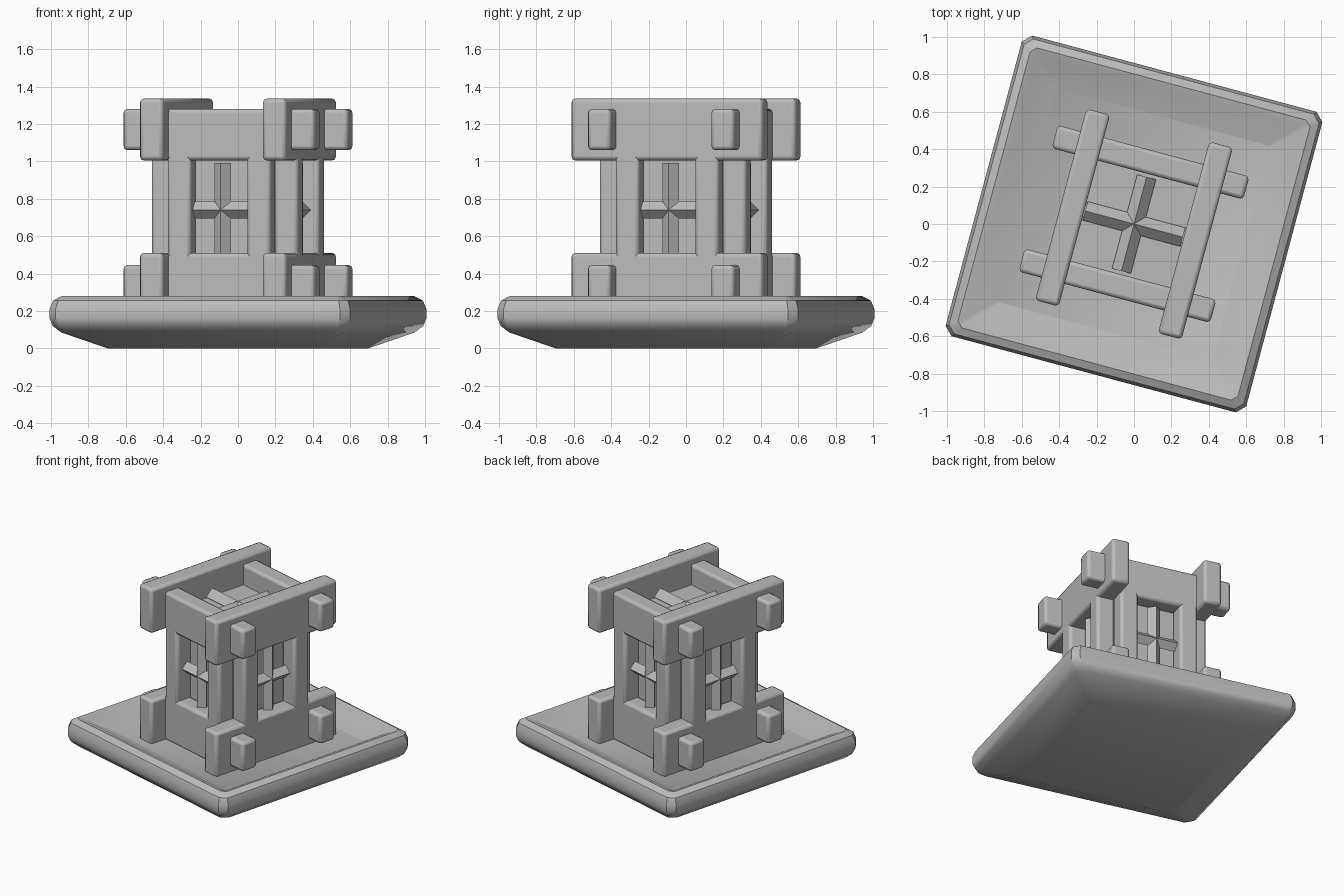
import bpy, bmesh, math
from mathutils import Matrix

cube = bpy.data.objects.get("Cube")
if cube:
    bpy.data.objects.remove(cube)

stone = bpy.data.materials.new("grey_stone")
stone.use_nodes = True
colour = (0.5, 0.5, 0.5, 1)
stone.diffuse_color = colour
stone.node_tree.nodes["Principled BSDF"].inputs["Base Color"].default_value = colour
TURN = math.radians(-15)


def finish(name, bm, quarter=0, bevel=0.0, angle=35):
    """Turn a bmesh into a named, rotated, smooth-shaded object."""
    bmesh.ops.recalc_face_normals(bm, faces=bm.faces)
    mesh = bpy.data.meshes.new(name)
    bm.to_mesh(mesh)
    bm.free()
    mesh.materials.append(stone)
    ob = bpy.data.objects.new(name, mesh)
    bpy.context.collection.objects.link(ob)
    ob.rotation_euler.z = TURN + quarter * math.pi / 2
    if bevel:
        mod = ob.modifiers.new("soft_edges", "BEVEL")
        mod.width = bevel
        mod.segments = 2
    for other in bpy.context.selected_objects:
        other.select_set(False)
    ob.select_set(True)
    bpy.context.view_layer.objects.active = ob
    bpy.ops.object.shade_smooth_by_angle(angle=math.radians(angle))
    return ob


def block(name, x, y, z, quarter=0, bevel=0.02):
    """Box from (low, high) pairs on each axis."""
    bm = bmesh.new()
    bmesh.ops.create_cube(bm, size=1)
    for v in bm.verts:
        for i, (lo, hi) in enumerate((x, y, z)):
            v.co[i] = lo if v.co[i] < 0 else hi
    return finish(name, bm, quarter, bevel)


def bar_cross(name, matrix, arms, r=0.045):
    """Two crossing bars of diamond section, lying in the local XY plane."""
    bm = bmesh.new()
    for axis, half in zip("YX", arms):
        spin = Matrix.Rotation(math.pi / 2, 4, axis)
        bmesh.ops.create_cone(bm, cap_ends=True, segments=4, radius1=r, radius2=r,
                              depth=2 * half, matrix=matrix @ spin)
    return finish(name, bm)


# Dished square base, as stacked square loops with clipped corners
profile = [(0.575, 0, 0.03), (0.78, 0.085, 0.04), (0.818, 0.12, 0.045), (0.832, 0.16, 0.045),
           (0.832, 0.21, 0.045), (0.816, 0.255, 0.04), (0.775, 0.28, 0.03),
           (0.735, 0.267, 0.015), (0.595, 0.19, 0.008)]
bm = bmesh.new()
loops = []
for h, z, c in profile:
    k = h - c
    ring = [(h, -k), (h, k), (k, h), (-k, h), (-h, k), (-h, -k), (-k, -h), (k, -h)]
    loops.append([bm.verts.new((x, y, z)) for x, y in ring])
for a, b in zip(loops, loops[1:]):
    for i in range(8):
        j = (i + 1) % 8
        bm.faces.new((a[i], a[j], b[j], b[i]))
bm.faces.new(loops[0][::-1])
bm.faces.new(loops[-1])
finish("base_tray", bm)

# Log-cabin beams, one set at the foot and one at the top
levels = {"lower": ((0.175, 0.51), (0.23, 0.445), (0.18, 0.51)),
          "upper": ((1.005, 1.335), (1.06, 1.28), (1.005, 1.28))}
for level, (long_z, tenon_z, rail_z) in levels.items():
    for name, s in (("left", 1), ("right", -1)):
        side = sorted((s * 0.275, s * 0.405))
        block(f"{level}_{name}_beam", side, (-0.53, 0.53), long_z)
    for name, s in (("back", 1), ("front", -1)):
        side = sorted((s * 0.278, s * 0.405))
        block(f"{level}_{name}_tenon_beam", (-0.53, 0.53), side, tenon_z)
        block(f"{level}_{name}_rail", (-0.3, 0.3), side, rail_z)

# Window posts and crossed bars on each wall
for q, wall in enumerate(("front", "left", "back", "right")):
    for name, s in (("a", 1), ("b", -1)):
        block(f"{wall}_post_{name}", sorted((s * 0.155, s * 0.285)), (-0.405, -0.275),
              (0.4, 1.1), q)
    place = Matrix.Translation((0, -0.315, 0.74)) @ Matrix.Rotation(math.pi / 2, 4, "X")
    cross = bar_cross(f"{wall}_window_cross", place, (0.16, 0.25))
    cross.rotation_euler.z = TURN + q * math.pi / 2

# Inner core and the crossed bars on top of it
block("inner_core", (-0.28, 0.28), (-0.28, 0.28), (0.15, 1.13), bevel=0)
bar_cross("top_cross", Matrix.Translation((0, 0, 1.14)), (0.27, 0.26), 0.052)
